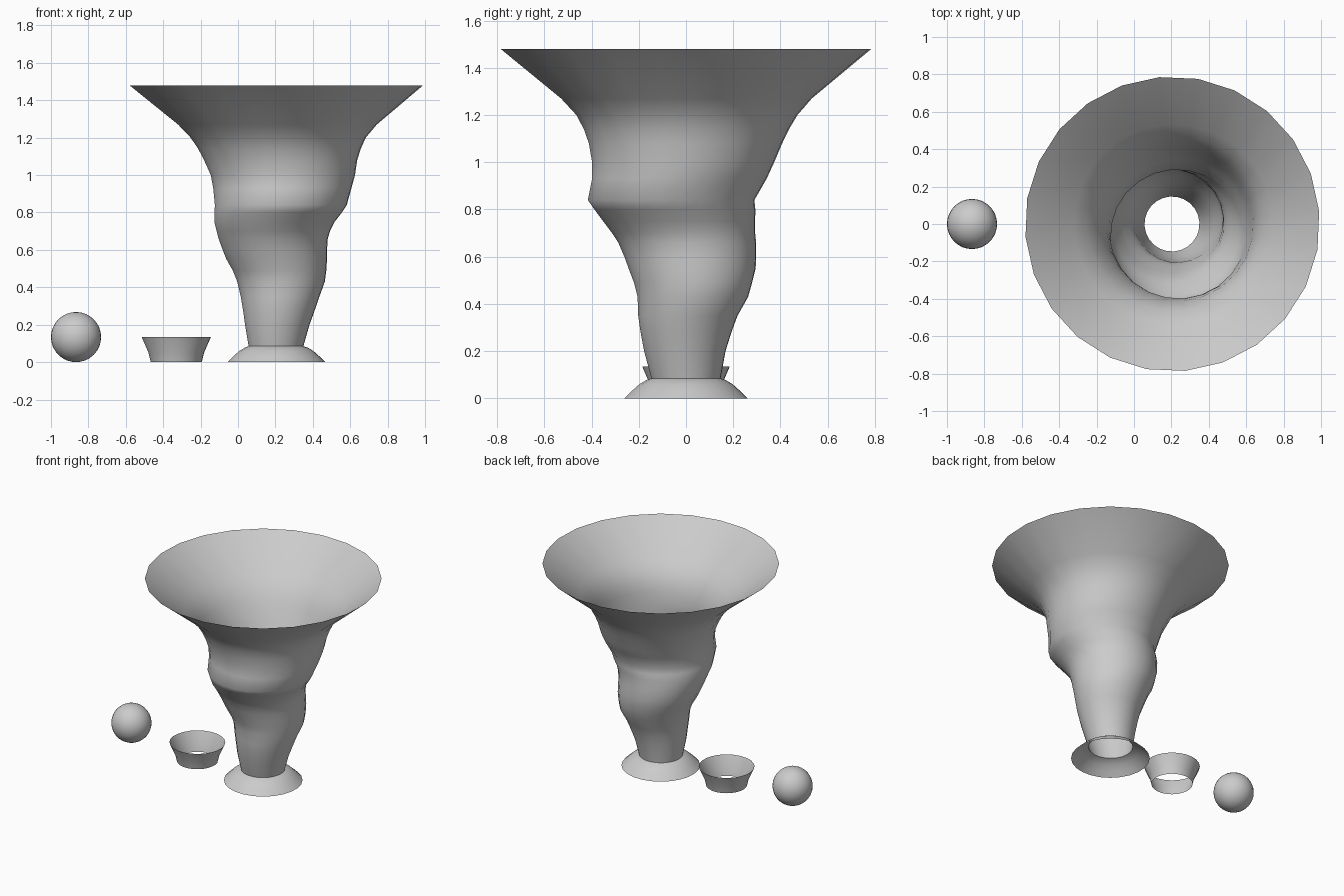
import bpy, bmesh
from math import pi, cos, sin, radians


def ring_surface(name, rings, sides=24, phase=5, twist=0):
    """Open skin through circular rings given as (z, centre x, centre y, radius)."""
    bm = bmesh.new()
    loops = []
    for i, (z, cx, cy, r) in enumerate(rings):
        a0 = radians(phase + twist * i)
        loops.append([bm.verts.new((cx + r * cos(a0 + 2 * pi * k / sides),
                                    cy + r * sin(a0 + 2 * pi * k / sides), z))
                      for k in range(sides)])
    for low, high in zip(loops, loops[1:]):
        for k in range(sides):
            j = (k + 1) % sides
            f = bm.faces.new((low[k], low[j], high[j], high[k]))
            f.smooth = True
    mesh = bpy.data.meshes.new(name)
    bm.to_mesh(mesh)
    bm.free()
    obj = bpy.data.objects.new(name, mesh)
    bpy.context.collection.objects.link(obj)
    return obj


# Swirling funnel: ring centres wander in a helix as the radius grows
ring_surface("swirl_funnel", [
    (0.085, 0.203, 0.000, 0.147),
    (0.20, 0.210, -0.005, 0.173),
    (0.28, 0.219, 0.000, 0.193),
    (0.35, 0.225, 0.008, 0.211),
    (0.43, 0.230, 0.029, 0.235),
    (0.49, 0.222, 0.030, 0.251),
    (0.55, 0.207, 0.026, 0.270),
    (0.60, 0.197, 0.018, 0.280),
    (0.66, 0.188, 0.005, 0.293),
    (0.70, 0.189, -0.010, 0.304),
    (0.75, 0.195, -0.029, 0.323),
    (0.80, 0.215, -0.047, 0.342),
    (0.84, 0.229, -0.063, 0.354),
    (0.93, 0.237, -0.028, 0.371),
    (1.00, 0.240, -0.012, 0.387),
    (1.08, 0.228, -0.002, 0.411),
    (1.14, 0.222, 0.002, 0.436),
    (1.20, 0.215, 0.004, 0.470),
    (1.27, 0.211, 0.002, 0.533),
    (1.48, 0.205, 0.000, 0.788),
])

# Flared skirt under the funnel
ring_surface("foot_skirt", [
    (0.00, 0.205, 0, 0.262),
    (0.03, 0.205, 0, 0.232),
    (0.06, 0.205, 0, 0.198),
    (0.078, 0.205, 0, 0.168),
    (0.085, 0.203, 0, 0.147),
])

# Small open cup
ring_surface("small_cup", [
    (0.00, -0.33, 0, 0.137),
    (0.05, -0.33, 0, 0.149),
    (0.135, -0.33, 0, 0.186),
])

# Ball
bpy.ops.mesh.primitive_uv_sphere_add(segments=32, ring_count=16, radius=0.134,
                                     location=(-0.866, 0, 0.134))
ball = bpy.context.object
ball.name = "ball"
bpy.ops.object.shade_smooth()
